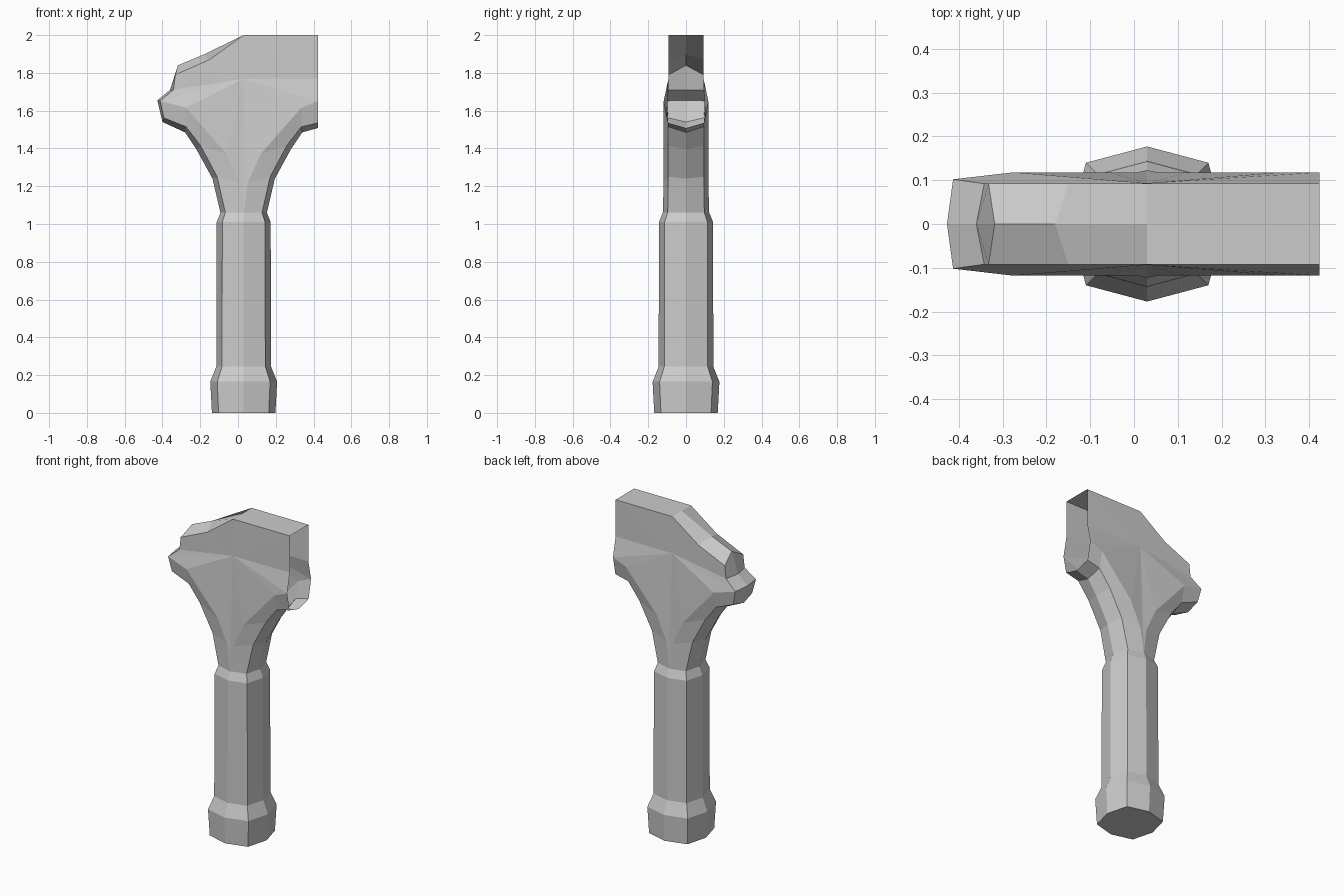
import bpy, bmesh

if "Cube" in bpy.data.objects:
    bpy.data.objects.remove(bpy.data.objects["Cube"])

CX = 0.03  # handle axis


def finish(bm, name):
    bmesh.ops.remove_doubles(bm, verts=bm.verts, dist=0.0005)
    bmesh.ops.recalc_face_normals(bm, faces=bm.faces)
    me = bpy.data.meshes.new(name)
    bm.to_mesh(me)
    bm.free()
    ob = bpy.data.objects.new(name, me)
    bpy.context.collection.objects.link(ob)
    return ob


# Handle: squarish octagon rings, closed only at the bottom
OCT = [(1, 0), (.79, .79), (0, 1), (-.79, .79), (-1, 0), (-.79, -.79), (0, -1), (.79, -.79)]
bm = bmesh.new()
rings = []
for z, r in [(0, .168), (.165, .177), (.245, .145), (1.01, .143), (1.06, .123)]:
    rings.append([bm.verts.new((CX + a * r, b * r, z)) for a, b in OCT])
bm.faces.new(rings[0])
for lo, hi in zip(rings, rings[1:]):
    for i in range(8):
        j = (i + 1) % 8
        bm.faces.new((lo[i], lo[j], hi[j], hi[i]))
finish(bm, "handle")

# Head: ridge row (y=0), corner row and cheek row, built for both y sides
ridge = [(.153, 1.06), (.195, 1.24), (.28, 1.395), (.34, 1.485)]
corner = [(CX + .79 * .123, 1.06), (.17, 1.25), (.258, 1.415), (.335, 1.515)]
cheek = [(CX, 1.06), (.052, 1.22), (.12, 1.37), (.335, 1.615)]


def flip(row):
    return [(2 * CX - x, z) for x, z in row]


def at(row, y):
    return [(x, y, z) for x, z in row]


# Right branch ends at the open socket, left branch ends at the snout tip
tip = (-.413, .102, 1.652)
r_ridge = at(ridge + [(.423, 1.508)], 0)
r_corner = at(corner + [(.423, 1.535)], .094)
r_cheek = at(cheek + [(.423, 1.65)], .118)
l_ridge = at(flip(ridge) + [(-.40, 1.54)], 0)
l_corner = at(flip(corner) + [(-.392, 1.562)], .094)
l_cheek = at(flip(cheek), .118) + [tip]
for row in (r_corner, l_corner):
    row[0] = (row[0][0], .097, 1.06)
r_cheek[0] = l_cheek[0] = (CX, .123, 1.06)

# Upper outline from the snout over the brow to the flat top
u_ridge = at([(-.40, 1.54), (-.427, 1.655), (-.36, 1.71), (-.318, 1.84),
              (-.18, 1.898), (CX, 2.0), (.423, 2.0)], 0)
u_corner = [l_corner[-1], tip] + at([(-.342, 1.71), (-.332, 1.79), (-.15, 1.87),
                                     (CX, 2.0), (.423, 2.0)], .092)

bm = bmesh.new()
for s in (-1, 1):
    def face(*pts):
        bm.faces.new([bm.verts.new((x, y * s, z)) for x, y, z in pts])

    def strip(a, b):
        for i in range(len(a) - 1):
            face(a[i], a[i + 1], b[i + 1], b[i])

    strip(r_ridge, r_corner)
    strip(r_corner, r_cheek)
    strip(l_ridge, l_corner)
    strip(l_corner, l_cheek)
    strip(u_ridge, u_corner)
    # Cheek face: facets fanning from its centre
    hub = (CX, .093, 1.77)
    loop = r_cheek + [(.423, .092, 1.77)] + u_corner[:0:-1] + l_cheek[-2::-1]
    for a, b in zip(loop, loop[1:]):
        face(hub, a, b)
finish(bm, "head")
